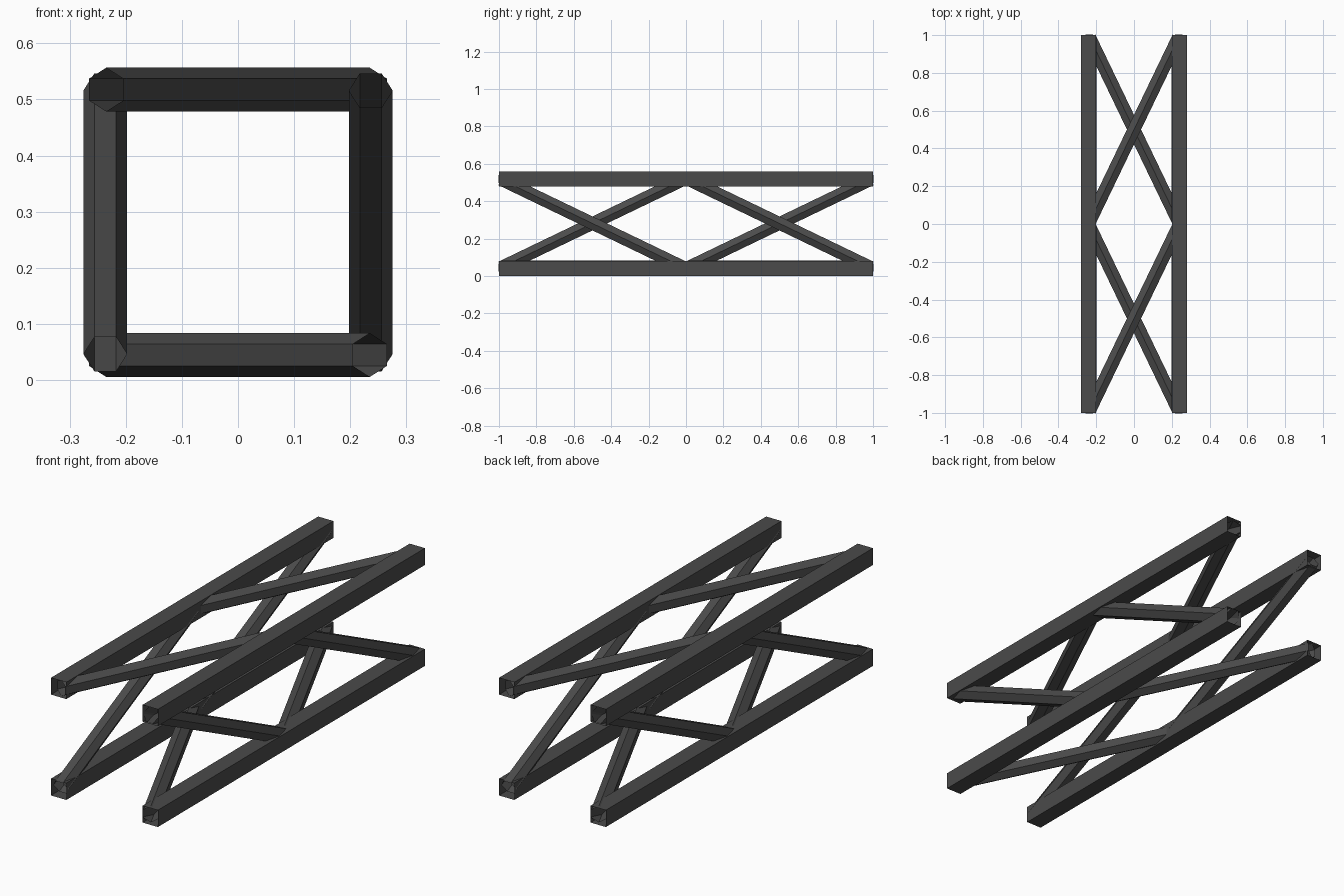
import bpy
from math import cos, sin, pi, sqrt
from mathutils import Vector

if "Cube" in bpy.data.objects:
    bpy.data.objects.remove(bpy.data.objects["Cube"])

grey = bpy.data.materials.new("dark_metal")
grey.diffuse_color = (0.07, 0.07, 0.07, 1)
grey.use_nodes = True
grey.node_tree.nodes["Principled BSDF"].inputs["Base Color"].default_value = grey.diffuse_color


def tube(name, start, end, normal, radius, sides, turn=0.0):
    """Open-ended prism between two points; a corner points along normal when turn is 0."""
    start, end, u = Vector(start), Vector(end), Vector(normal)
    v = (end - start).normalized().cross(u)
    ring = [radius * (cos(turn + 2 * pi * i / sides) * u + sin(turn + 2 * pi * i / sides) * v)
            for i in range(sides)]
    verts = [start + p for p in ring] + [end + p for p in ring]
    faces = [(i, (i + 1) % sides, (i + 1) % sides + sides, i + sides) for i in range(sides)]
    mesh = bpy.data.meshes.new(name)
    mesh.from_pydata(verts, [], faces)
    mesh.materials.append(grey)
    obj = bpy.data.objects.new(name, mesh)
    bpy.context.collection.objects.link(obj)


MID = 0.281     # height of the brace frame's centre
OFF = 0.2365    # brace plane distance from the centre
REACH = 0.235   # half span of a brace across the truss
RUN = 0.488     # half span of a brace along the truss
R = 0.039

# Four square chords
for sx, side in ((-1, "left"), (1, "right")):
    for z, level in ((0.04, "lower"), (0.518, "upper")):
        tube(f"{level}_{side}_chord", (sx * 0.24, -1, z), (sx * 0.24, 1, z),
             (1, 0, 0), 0.04 * sqrt(2), 4, pi / 4)

# Hexagonal diagonal braces, one per bay on each face
for bay, y in (("front", -0.5), ("back", 0.5)):
    for s, level, side in ((1, "top", "left"), (-1, "bottom", "right")):
        z = MID + s * OFF
        tube(f"{level}_{bay}_brace", (-s * REACH, y - RUN, z), (s * REACH, y + RUN, z),
             (0, 0, s), R, 6)
        tube(f"{side}_{bay}_brace", (-s * OFF, y - RUN, MID - s * REACH),
             (-s * OFF, y + RUN, MID + s * REACH), (-s, 0, 0), R, 6)
